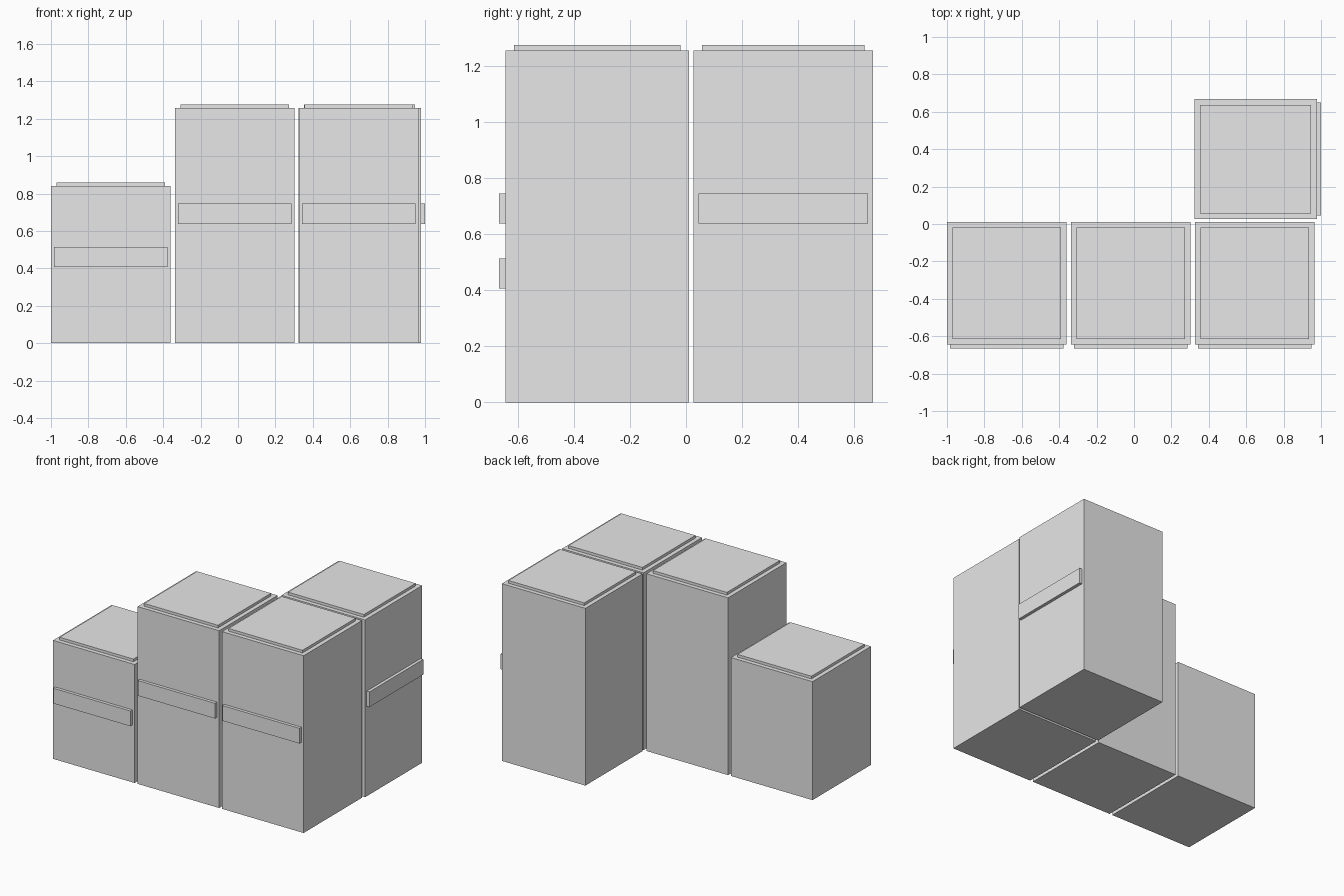
import bpy
import math
from mathutils import Matrix, Vector

cube = bpy.data.objects.get("Cube")
if cube:
    bpy.data.objects.remove(cube, do_unlink=True)

# Single grey finish
grey = bpy.data.materials.new("plain_grey")
grey.use_nodes = True
grey.diffuse_color = (0.8, 0.8, 0.8, 1)
grey.node_tree.nodes["Principled BSDF"].inputs["Base Color"].default_value = (0.8, 0.8, 0.8, 1)

WIDTH, DEPTH = 0.64, 0.655
TOP_INSET, TOP_HEIGHT = 0.03, 0.019
HANDLE_WIDTH, HANDLE_HEIGHT, HANDLE_DEPTH = 0.605, 0.108, 0.022


def box(name, size, centre, placement):
    bpy.ops.mesh.primitive_cube_add(size=1)
    obj = bpy.context.object
    obj.name = name
    obj.data.name = name
    obj.data.transform(placement @ Matrix.Translation(centre) @ Matrix.Diagonal((*size, 1)))
    obj.data.materials.append(grey)


def cabinet(name, x, y, height, handle_z, turn=0):
    placement = Matrix.Translation(Vector((x, y, 0))) @ Matrix.Rotation(turn, 4, "Z")
    # Body standing on the floor
    box(name + "_body", (WIDTH, DEPTH, height), (0, 0, height / 2), placement)
    # Thin raised lid
    box(name + "_lid", (WIDTH - 2 * TOP_INSET, DEPTH - 2 * TOP_INSET, TOP_HEIGHT),
        (0, 0, height + TOP_HEIGHT / 2), placement)
    # Wide flat handle on the front
    box(name + "_handle", (HANDLE_WIDTH, HANDLE_DEPTH, HANDLE_HEIGHT),
        (0, -(DEPTH + HANDLE_DEPTH) / 2, handle_z), placement)


# Row of three, with one more behind turned to face the side
cabinet("low_cabinet", -0.68, -0.317, 0.84, 0.46)
cabinet("middle_cabinet", -0.017, -0.317, 1.257, 0.692)
cabinet("corner_cabinet", 0.646, -0.317, 1.257, 0.692)
cabinet("rear_cabinet", 0.65, 0.347, 1.257, 0.692, math.pi / 2)
